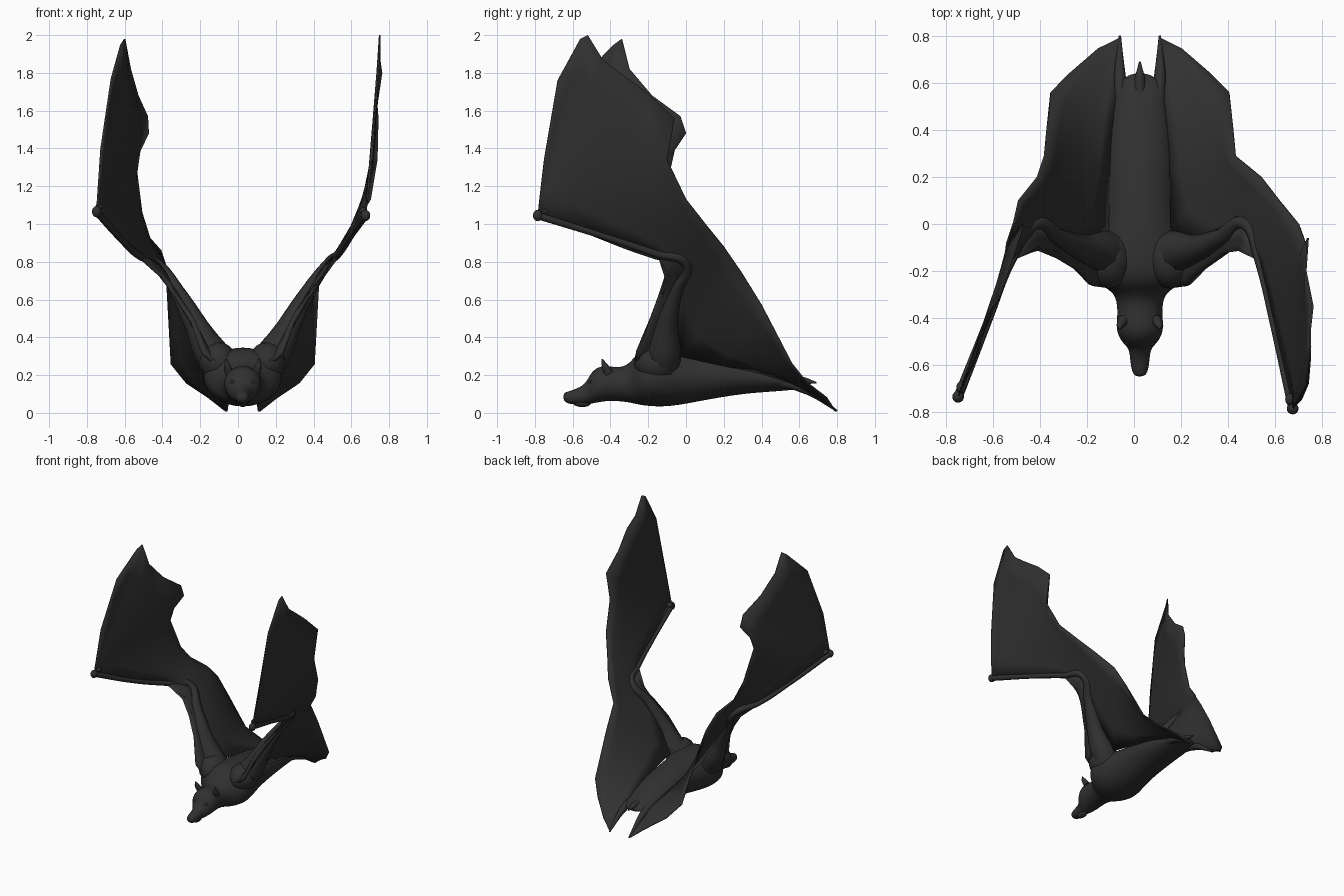
import bpy
import bmesh
import math
from mathutils import Vector

if "Cube" in bpy.data.objects:
    bpy.data.objects.remove(bpy.data.objects["Cube"], do_unlink=True)

SPINE = 0.025  # x of the body's centre line

# One dark fur colour for everything
fur = bpy.data.materials.new("dark_fur")
fur.use_nodes = True
fur_colour = (0.03, 0.03, 0.03, 1)
fur.diffuse_color = fur_colour
shader = fur.node_tree.nodes["Principled BSDF"]
shader.inputs["Base Color"].default_value = fur_colour
shader.inputs["Roughness"].default_value = 0.8


def place(side, point):
    """Move a point given relative to the spine to one side of the body."""
    x, y, z = point
    return Vector((SPINE + side * x, y, z))


def activate(obj):
    bpy.ops.object.select_all(action="DESELECT")
    obj.select_set(True)
    bpy.context.view_layer.objects.active = obj


def finish(obj, angle=60):
    obj.data.materials.append(fur)
    activate(obj)
    bpy.ops.object.shade_smooth_by_angle(angle=math.radians(angle))
    return obj


def mesh_object(name, bm):
    bmesh.ops.recalc_face_normals(bm, faces=bm.faces)
    mesh = bpy.data.meshes.new(name)
    bm.to_mesh(mesh)
    bm.free()
    obj = bpy.data.objects.new(name, mesh)
    bpy.context.collection.objects.link(obj)
    return obj


def loft(name, rings, sides=16):
    """Skin elliptical rings (y, centre z, half width, half height)."""
    bm = bmesh.new()
    loops = []
    for y, cz, rx, rz in rings:
        angles = [math.tau * i / sides for i in range(sides)]
        loops.append([bm.verts.new((SPINE + rx * math.cos(a), y, cz + rz * math.sin(a)))
                      for a in angles])
    for lower, upper in zip(loops, loops[1:]):
        for i in range(sides):
            j = (i + 1) % sides
            bm.faces.new((lower[i], lower[j], upper[j], upper[i]))
    bm.faces.new(loops[0])
    bm.faces.new(loops[-1])
    obj = mesh_object(name, bm)
    smooth = obj.modifiers.new("smooth", "SUBSURF")
    smooth.levels = smooth.render_levels = 2
    return finish(obj)


def tube(name, points, radii):
    """Tapering limb along a smooth path."""
    curve = bpy.data.curves.new(name, "CURVE")
    curve.dimensions = "3D"
    curve.bevel_depth = 1
    curve.bevel_resolution = 3
    curve.use_fill_caps = True
    curve.resolution_u = 6
    spline = curve.splines.new("BEZIER")
    spline.bezier_points.add(len(points) - 1)
    for knot, point, radius in zip(spline.bezier_points, points, radii):
        knot.co = point
        knot.radius = radius
        knot.handle_left_type = knot.handle_right_type = "AUTO"
    obj = bpy.data.objects.new(name, curve)
    bpy.context.collection.objects.link(obj)
    activate(obj)
    bpy.ops.object.convert(target="MESH")
    return finish(bpy.context.object)


def membrane(name, inner, outer, thickness, columns=6):
    """Thin sheet of skin stretched between two edges."""
    bm = bmesh.new()
    rows = [[bm.verts.new(Vector(a).lerp(Vector(b), i / columns)) for i in range(columns + 1)]
            for a, b in zip(inner, outer)]
    for near, far in zip(rows, rows[1:]):
        for i in range(columns):
            bm.faces.new((near[i], near[i + 1], far[i + 1], far[i]))
    bmesh.ops.remove_doubles(bm, verts=bm.verts, dist=0.001)
    # Relax the inside of the sheet, leaving its outline alone
    for _ in range(3):
        inside = [v for v in bm.verts if not v.is_boundary]
        bmesh.ops.smooth_vert(bm, verts=inside, factor=0.4,
                              use_axis_x=True, use_axis_y=True, use_axis_z=True)
    obj = mesh_object(name, bm)
    solid = obj.modifiers.new("thickness", "SOLIDIFY")
    solid.thickness = thickness
    solid.offset = 0
    return finish(obj)


def ellipsoid(name, centre, scale):
    bm = bmesh.new()
    bmesh.ops.create_uvsphere(bm, u_segments=16, v_segments=10, radius=1)
    bmesh.ops.scale(bm, vec=scale, verts=bm.verts)
    bmesh.ops.translate(bm, vec=centre, verts=bm.verts)
    return finish(mesh_object(name, bm))


# Snout, head, neck and torso in one skin
loft("body", [
    (-.65, .085, .022, .022), (-.62, .08, .038, .035), (-.56, .09, .043, .046),
    (-.525, .105, .05, .06), (-.5, .135, .082, .088), (-.45, .155, .104, .098),
    (-.4, .155, .098, .092), (-.33, .15, .098, .092), (-.285, .165, .12, .115),
    (-.25, .185, .19, .145), (-.18, .19, .22, .16), (-.08, .19, .195, .16),
    (.05, .195, .158, .14), (.3, .2, .148, .098), (.5, .168, .115, .055), (.65, .145, .08, .014)])
ellipsoid("lower_jaw", (SPINE, -.55, .055), (.028, .05, .024))
tube("tail", [place(1, p) for p in [(0, .45, .175), (0, .62, .17), (0, .69, .16)]],
     [.03, .022, .004])

# Edges shared by both sides, relative to the spine
flank = [(.085, .8, .01), (.085, .7, .08), (.09, .6, .14), (.12, .4, .21),
         (.13, .2, .25), (.135, -.03, .3), (.27, -.075, .53), (.45, 0, .79)]
trailing = [(.09, .79, .01), (.18, .745, .08), (.3, .64, .16), (.38, .56, .26),
            (.395, .4, .57), (.405, .29, .75)]
arm_line = [(.1, -.13, .23), (.175, -.115, .33), (.245, -.105, .46), (.35, -.055, .65), (.45, 0, .79)]
front_edge = [(.13, -.27, .25), (.21, -.26, .32), (.27, -.19, .5), (.35, -.135, .62), (.41, -.09, .71)]

# The two wings are caught in slightly different poses
wings = {
    "left": dict(
        side=1,
        forearm=[(.53, -.15, .84), (.6, -.45, .94)],
        wrist=(.675, -.785, 1.045),
        edge=[(.54, .2, .88), (.61, .11, .99), (.7, 0, 1.13), (.735, -.1, 1.34),
              (.74, -.06, 1.56), (.73, -.2, 1.69), (.76, -.35, 1.8), (.75, -.44, 1.87),
              (.75, -.52, 2), (.75, -.56, 1.98), (.74, -.68, 1.76), (.71, -.75, 1.35)]),
    "right": dict(
        side=-1,
        forearm=[(-.52, -.15, .83), (-.62, -.41, .92)],
        wrist=(-.748, -.735, 1.065),
        edge=[(-.41, .2, .86), (-.49, .1, .95), (-.51, .01, 1.06), (-.54, -.08, 1.3),
              (-.52, -.06, 1.39), (-.475, 0, 1.48), (-.48, -.03, 1.57), (-.53, -.18, 1.68),
              (-.57, -.3, 1.82), (-.6, -.34, 1.98), (-.62, -.38, 1.95),
              (-.67, -.56, 1.77), (-.725, -.68, 1.4)]),
}

for label, wing in wings.items():
    side, wrist, forearm = wing["side"], wing["wrist"], wing["forearm"]

    # Flight membrane from foot, along flank and arm, fanning out from the wrist
    outer = [place(side, p) for p in trailing] + wing["edge"]
    inner = [place(side, p) for p in flank] + forearm
    inner += [wrist] * (len(outer) - len(inner))
    membrane(label + "_wing_membrane", inner, outer, .008)

    # Skin in front of the upper arm
    membrane(label + "_shoulder_membrane",
             [place(side, p) for p in arm_line] + [forearm[0]],
             [place(side, p) for p in front_edge] + [forearm[0]], .025)

    # Shoulder muscle, arm bones, hand and thumb
    ellipsoid(label + "_shoulder", place(side, (.13, -.15, .27)), (.1, .125, .105))
    tube(label + "_arm", [place(side, p) for p in arm_line] + forearm + [wrist],
         [.1, .09, .062, .038, .026, .02, .017, .02])
    ellipsoid(label + "_hand", wrist, (.025, .025, .03))
    ellipsoid(label + "_thumb", Vector(wrist) + Vector((-.012 * side, .04, .025)), (.02, .025, .018))

    # Hind leg tapering to the foot
    tube(label + "_leg",
         [place(side, p) for p in [(.07, .4, .18), (.085, .62, .13), (.085, .8, .01)]],
         [.03, .026, .005])

    # Ear and eye
    tube(label + "_ear",
         [place(side, p) for p in [(.07, -.41, .21), (.083, -.43, .25), (.086, -.445, .285)]],
         [.024, .017, .004])
    ellipsoid(label + "_eye", place(side, (.05, -.503, .165)), (.016, .014, .01))
